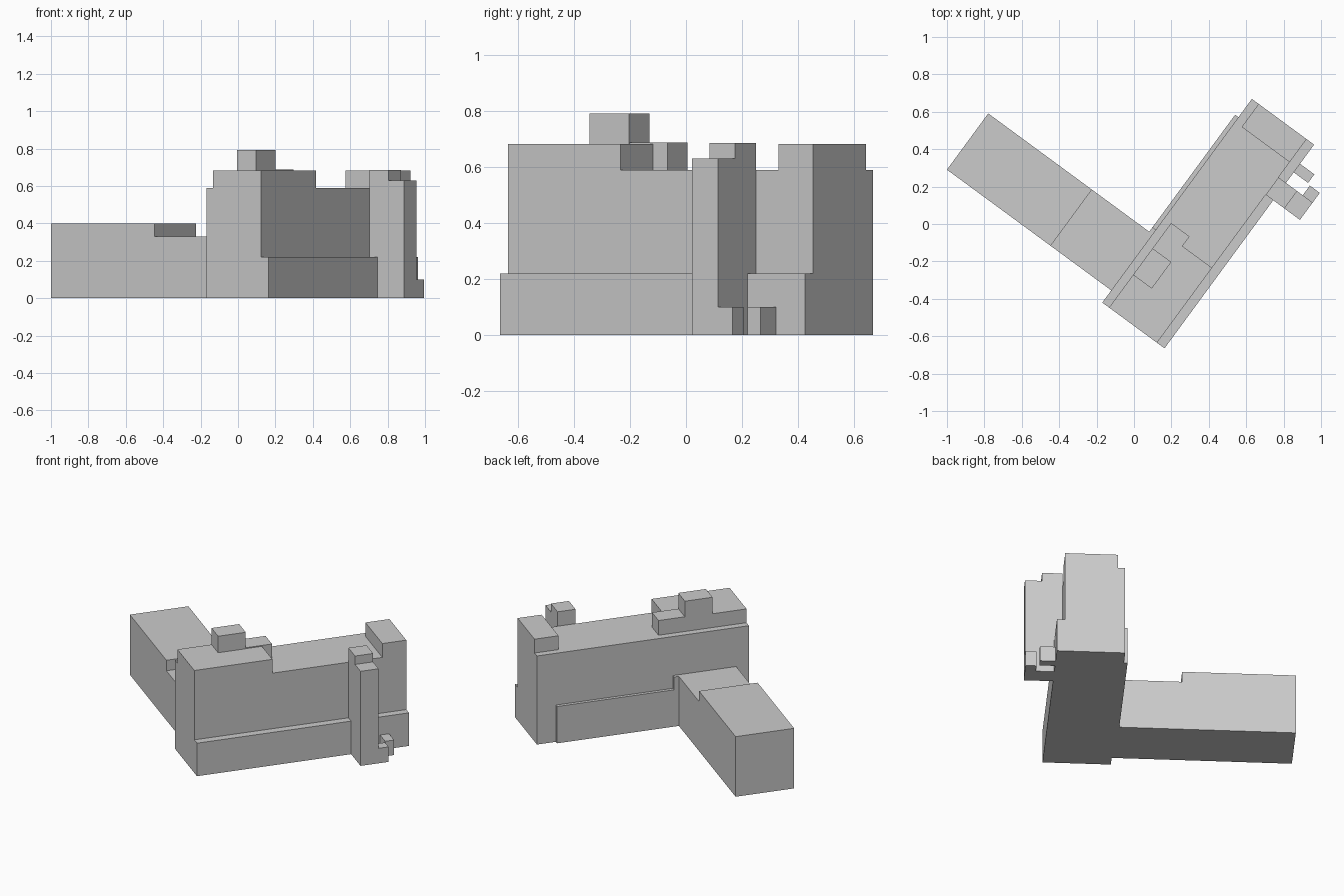
import bpy
from math import atan2, cos, sin

cube = bpy.data.objects.get("Cube")
if cube:
    bpy.data.objects.remove(cube, do_unlink=True)

# One plain grey for the whole building
grey = bpy.data.materials.new("light_grey")
grey.use_nodes = True
COLOUR = (0.6, 0.6, 0.6, 1)
grey.diffuse_color = COLOUR
grey.node_tree.nodes["Principled BSDF"].inputs["Base Color"].default_value = COLOUR

# The plan is turned: "along" follows the main hall, "across" follows the wing
TURN = atan2(0.806, 0.592)


def block(name, along, across, height):
    """Box from ranges in the turned plan and in z."""
    ranges = (along, across, height)
    a, b, z = [(lo + hi) / 2 for lo, hi in ranges]
    x, y = a * cos(TURN) - b * sin(TURN), a * sin(TURN) + b * cos(TURN)
    bpy.ops.mesh.primitive_cube_add(size=1, location=(x, y, z), rotation=(0, 0, TURN))
    obj = bpy.context.object
    obj.name = name
    obj.scale = [hi - lo for lo, hi in ranges]
    bpy.ops.object.transform_apply(location=False, rotation=False, scale=True)
    obj.data.materials.append(grey)


START, END = -0.439, 0.912        # ends of the main hall
OUTER, INNER = -0.475, -0.112     # long walls of the main hall
PARAPET = -0.157                  # inner edge of the raised roofs
EAVES, ROOF = 0.59, 0.682

# Main hall with its low outer ledge
block("main_hall", (START, END), (OUTER, INNER), (0, EAVES))
block("outer_ledge", (START, END), (-0.525, OUTER), (0, 0.22))

# Raised roofs at both ends and rooftop boxes
block("front_roof_block", (START, 0.058), (OUTER, PARAPET), (EAVES, ROOF))
block("back_roof_block", (0.759, END), (OUTER, PARAPET), (EAVES, ROOF))
block("roof_plant_low", (-0.046, 0.122), (-0.279, PARAPET), (EAVES, 0.688))
block("roof_plant_high", (-0.222, -0.046), (-0.281, PARAPET), (EAVES, 0.792))

# Side wing with a taller far end
WING = (-0.358, 0.015)
block("wing_link", WING, (INNER, 0.29), (0, 0.33))
block("wing_end", WING, (0.29, 0.978), (0, 0.40))

# Shallow lean-to along the inner wall
block("lean_to", (0.045, 0.791), (INNER, -0.09), (0, 0.245))
block("lean_to_corner", (0.015, 0.045), (INNER, -0.09), (0, 0.33))

# Stair tower on the outer wall with two small boxes beside it
TOWER = (0.543, 0.658)
block("tower_high", TOWER, (-0.599, OUTER), (0, 0.686))
block("tower_low", TOWER, (-0.702, -0.599), (0, 0.63))
block("tower_step", (0.658, 0.722), (-0.702, -0.636), (0, 0.10))
block("ledge_step", (0.728, 0.785), (-0.62, -0.525), (0, 0.10))
